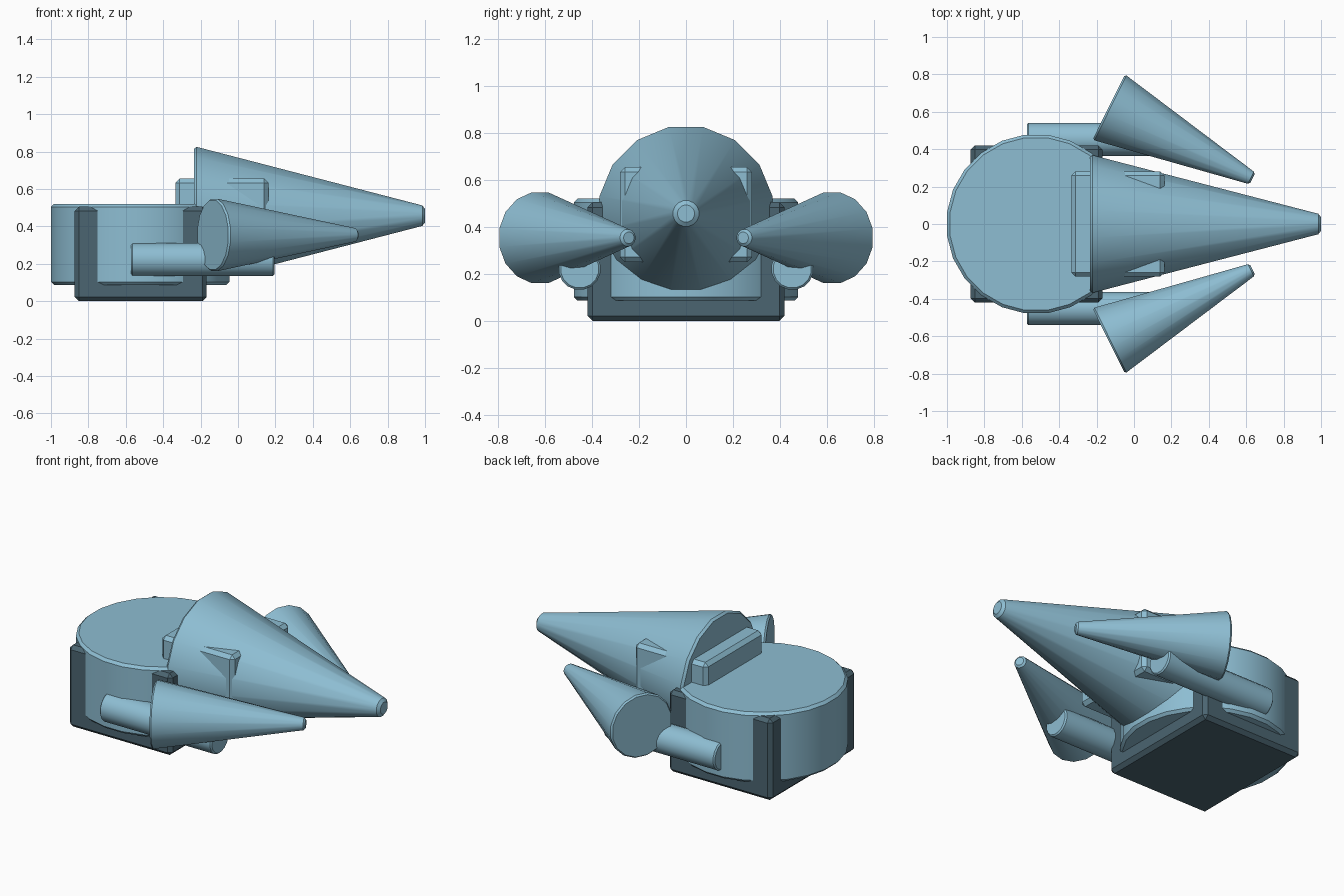
import bpy, bmesh, math
from mathutils import Matrix, Vector

cube = bpy.data.objects.get("Cube")
if cube:
    bpy.data.objects.remove(cube, do_unlink=True)


def material(name, colour):
    mat = bpy.data.materials.new(name)
    mat.use_nodes = True
    mat.diffuse_color = colour
    mat.node_tree.nodes["Principled BSDF"].inputs["Base Color"].default_value = colour
    return mat


pale_blue = material("pale_blue", (0.268, 0.51, 0.645, 1))
dark_slate = material("dark_slate", (0.07, 0.13, 0.165, 1))


def finish(name, bm, bevel, mat, smooth):
    """Chamfer the sharp edges, make the object and shade it."""
    rims = [e for e in bm.edges if e.calc_face_angle() > math.radians(30)]
    bmesh.ops.bevel(bm, geom=rims, offset=bevel, segments=1, affect="EDGES")
    mesh = bpy.data.meshes.new(name)
    bm.to_mesh(mesh)
    bm.free()
    mesh.materials.append(mat)
    obj = bpy.data.objects.new(name, mesh)
    bpy.context.collection.objects.link(obj)
    if smooth:
        bpy.ops.object.select_all(action="DESELECT")
        obj.select_set(True)
        bpy.context.view_layer.objects.active = obj
        bpy.ops.object.shade_smooth_by_angle(angle=math.radians(30))


def box(name, low, high, bevel, mat):
    low, high = Vector(low), Vector(high)
    bm = bmesh.new()
    bmesh.ops.create_cube(bm, size=1, matrix=Matrix.Translation((low + high) / 2)
                          @ Matrix.Diagonal((high - low).to_4d()))
    finish(name, bm, bevel, mat, False)


def taper(name, start, end, r1, r2, sides, bevel):
    """Cylinder or cut cone between two points, with a flat side on top."""
    start, end = Vector(start), Vector(end)
    axis = end - start
    place = (Matrix.Translation((start + end) / 2)
             @ axis.to_track_quat("Z", "Y").to_matrix().to_4x4()
             @ Matrix.Rotation(math.pi / sides, 4, "Z"))
    bm = bmesh.new()
    bmesh.ops.create_cone(bm, cap_ends=True, segments=sides, radius1=r1,
                          radius2=r2, depth=axis.length, matrix=place)
    finish(name, bm, bevel, pale_blue, True)


# Dark square base whose corners stand out around the round drum
box("base", (-0.873, -0.419, 0), (-0.168, 0.419, 0.505), 0.022, dark_slate)
taper("drum", (-0.523, 0, 0.087), (-0.523, 0, 0.52), 0.481, 0.481, 24, 0.016)

# Large central cone and the block through it
box("cross_block", (-0.335, -0.281, 0.25), (0.162, 0.281, 0.655), 0.022, pale_blue)
taper("main_cone", (-0.236, 0, 0.457), (1, 0, 0.457), 0.379, 0.052, 16, 0.015)

# Side cones and the bars that carry them
for side, label in ((1, "left"), (-1, "right")):
    taper(label + "_bar", (-0.572, 0.452 * side, 0.222), (0.194, 0.452 * side, 0.222),
          0.09, 0.09, 16, 0.008)
    taper(label + "_cone", (-0.135, 0.625 * side, 0.354), (0.634, 0.243 * side, 0.354),
          0.199, 0.035, 16, 0.01)
